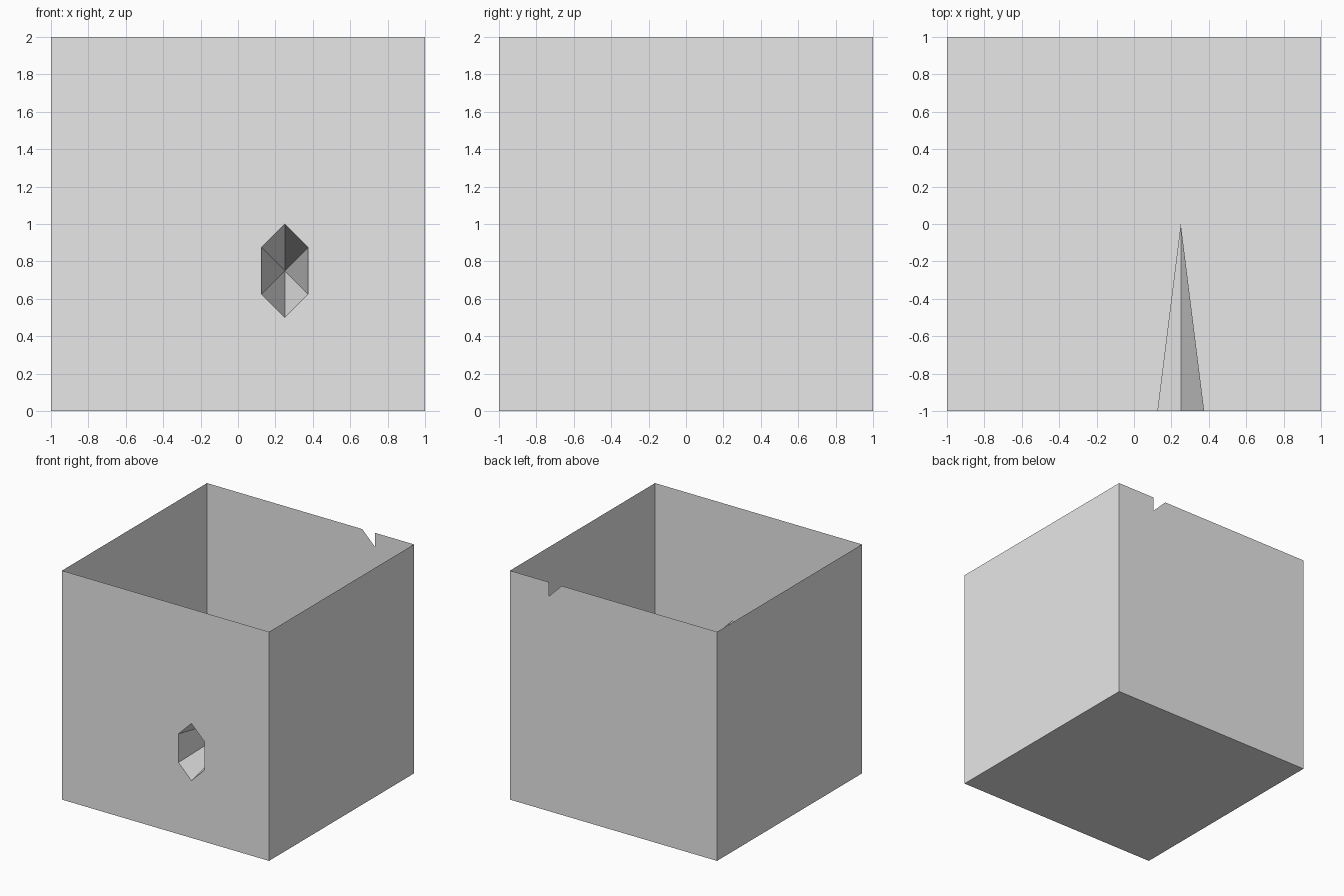
import bpy

if "Cube" in bpy.data.objects:
    bpy.data.objects.remove(bpy.data.objects["Cube"])

grey = bpy.data.materials.new("plain grey")
grey.diffuse_color = (0.8, 0.8, 0.8, 1)
grey.use_nodes = True
grey.node_tree.nodes["Principled BSDF"].inputs["Base Color"].default_value = grey.diffuse_color


def make(name, verts, faces):
    mesh = bpy.data.meshes.new(name)
    mesh.from_pydata(verts, [], faces)
    mesh.materials.append(grey)
    obj = bpy.data.objects.new(name, mesh)
    bpy.context.collection.objects.link(obj)
    return obj


def panel(name, points):
    return make(name, points, [tuple(range(len(points)))])


# Floor and plain side walls of the open-topped box
panel("floor", [(-1, -1, 0), (-1, 1, 0), (1, 1, 0), (1, -1, 0)])
panel("right_wall", [(1, -1, 0), (1, 1, 0), (1, 1, 2), (1, -1, 2)])
panel("left_wall", [(-1, 1, 0), (-1, -1, 0), (-1, -1, 2), (-1, 1, 2)])

# Back wall with a small triangular notch in its top edge
back = [(1, 0), (-1, 0), (-1, 2), (0.5, 2), (0.625, 1.875), (0.625, 2), (1, 2)]
panel("back_wall", [(x, 1, z) for x, z in back])

# Hexagonal opening, clockwise from its top as seen from the front
cx, cz = 0.25, 0.75
hexagon = [(cx + dx, cz + dz) for dx, dz in
           [(0, .25), (.125, .125), (.125, -.125), (0, -.25), (-.125, -.125), (-.125, .125)]]

# Front wall in two halves that meet above and below the opening
right_half = [(cx, 0), (1, 0), (1, 2), (cx, 2)] + hexagon[:4]
left_half = [(cx, 2), (-1, 2), (-1, 0), (cx, 0)] + hexagon[3:] + hexagon[:1]
for name, outline in (("front_wall_right", right_half), ("front_wall_left", left_half)):
    panel(name, [(x, -1, z) for x, z in outline])

# Hollow spike running inward from the opening to a point
make("hollow_spike", [(x, -1, z) for x, z in hexagon] + [(cx, 0, cz)],
     [((i + 1) % 6, i, 6) for i in range(6)])
